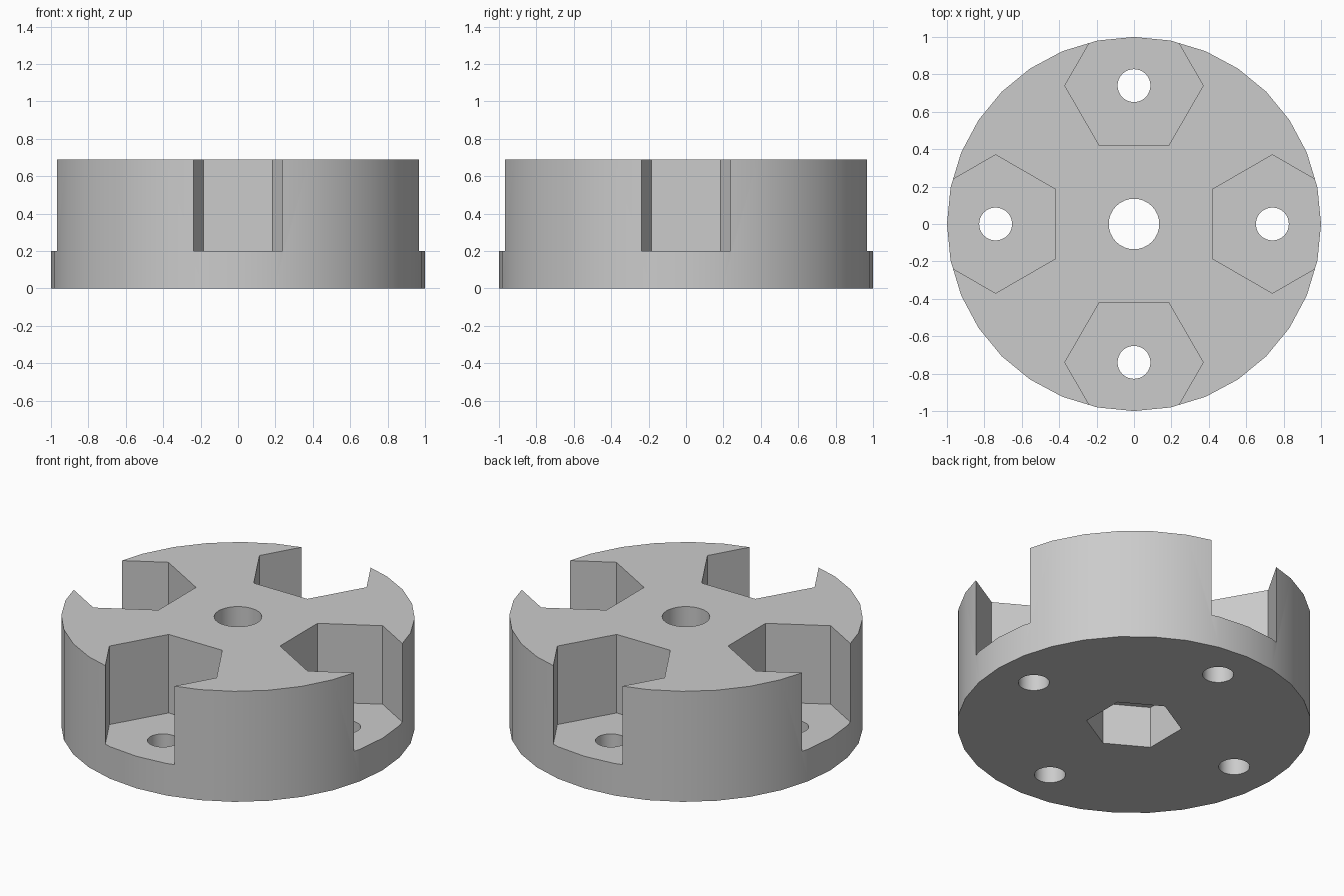
import bpy
from math import cos, sin, pi, radians

cube = bpy.data.objects.get("Cube")
if cube:
    bpy.data.objects.remove(cube, do_unlink=True)

HEIGHT = 0.69
FLOOR = 0.2          # height of the pocket floors
ARM = 0.74           # distance of the pockets from the axis


def prism(name, sides, radius, z0, z1, x=0, y=0, turn=0):
    """Upright prism with its first corner at the angle `turn`."""
    bpy.ops.mesh.primitive_cylinder_add(vertices=sides, radius=radius, depth=z1 - z0)
    obj = bpy.context.object
    obj.name = name
    # the primitive starts with a corner on +y
    a = turn - pi / 2
    for v in obj.data.vertices:
        px, py, pz = v.co
        v.co = (px * cos(a) - py * sin(a) + x,
                px * sin(a) + py * cos(a) + y,
                pz + (z0 + z1) / 2)
    return obj


def cut(target, cutter):
    mod = target.modifiers.new("cut", "BOOLEAN")
    mod.operation = "DIFFERENCE"
    mod.solver = "EXACT"
    mod.object = cutter
    bpy.context.view_layer.objects.active = target
    bpy.ops.object.modifier_apply(modifier=mod.name)
    bpy.data.objects.remove(cutter, do_unlink=True)


# Round hub body
hub = prism("hub", 32, 1.0, 0, HEIGHT)

# Four hexagonal pockets open to the rim, each with a bolt hole
for i in range(4):
    a = i * pi / 2
    x, y = ARM * cos(a), ARM * sin(a)
    cut(hub, prism("pocket_cutter", 6, 0.37, FLOOR, 1, x, y, a + pi / 2))
    cut(hub, prism("bolt_hole_cutter", 32, 0.088, -0.5, 0.5, x, y))

# Central shaft hole with a hexagonal nut recess underneath
cut(hub, prism("shaft_hole_cutter", 32, 0.135, -0.5, 1))
cut(hub, prism("nut_recess_cutter", 6, 0.272, -0.5, 0.26, turn=pi / 2))

# Grey plastic
grey = bpy.data.materials.new("light grey")
grey.use_nodes = True
colour = (0.6, 0.6, 0.6, 1)
grey.diffuse_color = colour
grey.node_tree.nodes["Principled BSDF"].inputs["Base Color"].default_value = colour
hub.data.materials.clear()
hub.data.materials.append(grey)
for face in hub.data.polygons:
    face.material_index = 0

bpy.ops.object.select_all(action="DESELECT")
hub.select_set(True)
bpy.context.view_layer.objects.active = hub
bpy.ops.object.shade_smooth_by_angle(angle=radians(30))
